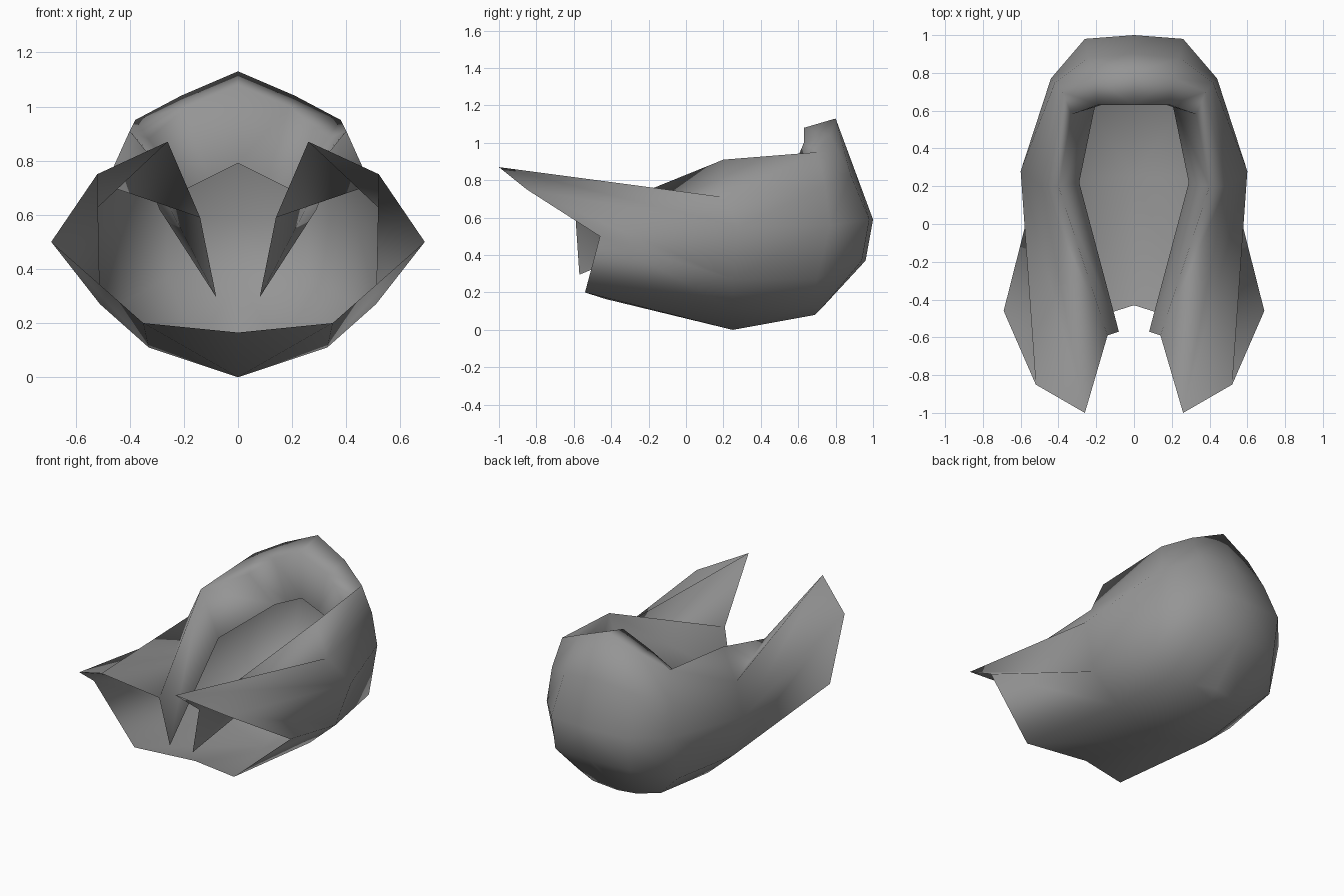
import bpy, bmesh, math

if "Cube" in bpy.data.objects:
    bpy.data.objects.remove(bpy.data.objects["Cube"])

gray = bpy.data.materials.new("mid_gray")
gray.diffuse_color = (0.30, 0.30, 0.30, 1)
gray.use_nodes = True
gray.node_tree.nodes["Principled BSDF"].inputs["Base Color"].default_value = gray.diffuse_color


def loft_half(name, rows):
    """Loft half cross-sections (floor -> side -> rim -> inner lip), mirrored in x."""
    bm = bmesh.new()
    grid = [[bm.verts.new(p) for p in row] for row in rows]
    for r, (a, b) in enumerate(zip(grid, grid[1:])):
        for i in range(len(a) - 1):
            if r == 0:  # long front strip: fixed diagonals give the pinched waist
                for tri in ((a[i], a[i + 1], b[i]), (a[i + 1], b[i + 1], b[i])):
                    if len({tuple(v.co) for v in tri}) == 3:
                        bm.faces.new(tri)
            else:
                bm.faces.new((a[i], a[i + 1], b[i + 1], b[i]))
    geom = bm.verts[:] + bm.edges[:] + bm.faces[:]
    dup = bmesh.ops.duplicate(bm, geom=geom)["geom"]
    for v in [g for g in dup if isinstance(g, bmesh.types.BMVert)]:
        v.co.x *= -1
    bmesh.ops.remove_doubles(bm, verts=bm.verts[:], dist=0.0005)
    bmesh.ops.recalc_face_normals(bm, faces=bm.faces[:])
    # make the outside of the floor face downward
    low = min(bm.faces, key=lambda f: f.calc_center_median().z)
    if low.normal.z > 0:
        bmesh.ops.reverse_faces(bm, faces=bm.faces[:])
    me = bpy.data.meshes.new(name)
    bm.to_mesh(me)
    bm.free()
    me.materials.append(gray)
    ob = bpy.data.objects.new(name, me)
    bpy.context.collection.objects.link(ob)
    bpy.ops.object.select_all(action='DESELECT')
    ob.select_set(True)
    bpy.context.view_layer.objects.active = ob
    bpy.ops.object.shade_smooth_by_angle(angle=math.radians(170))
    return ob


wing_lip, rim = (.14, -.59, .59), (.40, .20, .91)

# one open shell: forward wings, rounded back, rolled rim and inner lip
loft_half("open_shell", [
    # front edge of floor and wings
    [(0, -.43, .165), (.35, -.54, .20), (.69, -.46, .50), (.52, -.85, .75),
     (.26, -1.0, .87), wing_lip, wing_lip, (.08, -.57, .295)],
    # widest part of the back
    [(0, .25, 0), (.33, .25, .11), (.51, .25, .27), (.60, .28, .55),
     (.49, .20, .71), rim, rim, (.29, .22, .62)],
    # rear corner
    [(0, .69, .08), (.29, .67, .13), (.43, .70, .27), (.44, .77, .56),
     (.42, .745, .77), (.38, .70, .95), (.33, .58, .88), (.20, .655, .69)],
    [(0, .69, .08), (.15, .72, .11), (.26, .94, .37), (.26, .98, .59),
     (.24, .88, .83), (.21, .77, 1.04), (.19, .63, 1.00), (.11, .65, .735)],
    # centre line of the back
    [(0, .69, .08), (0, .735, .13), (0, .96, .37), (0, 1.0, .59),
     (0, .90, .86), (0, .80, 1.13), (0, .63, 1.08), (0, .64, .79)],
])
